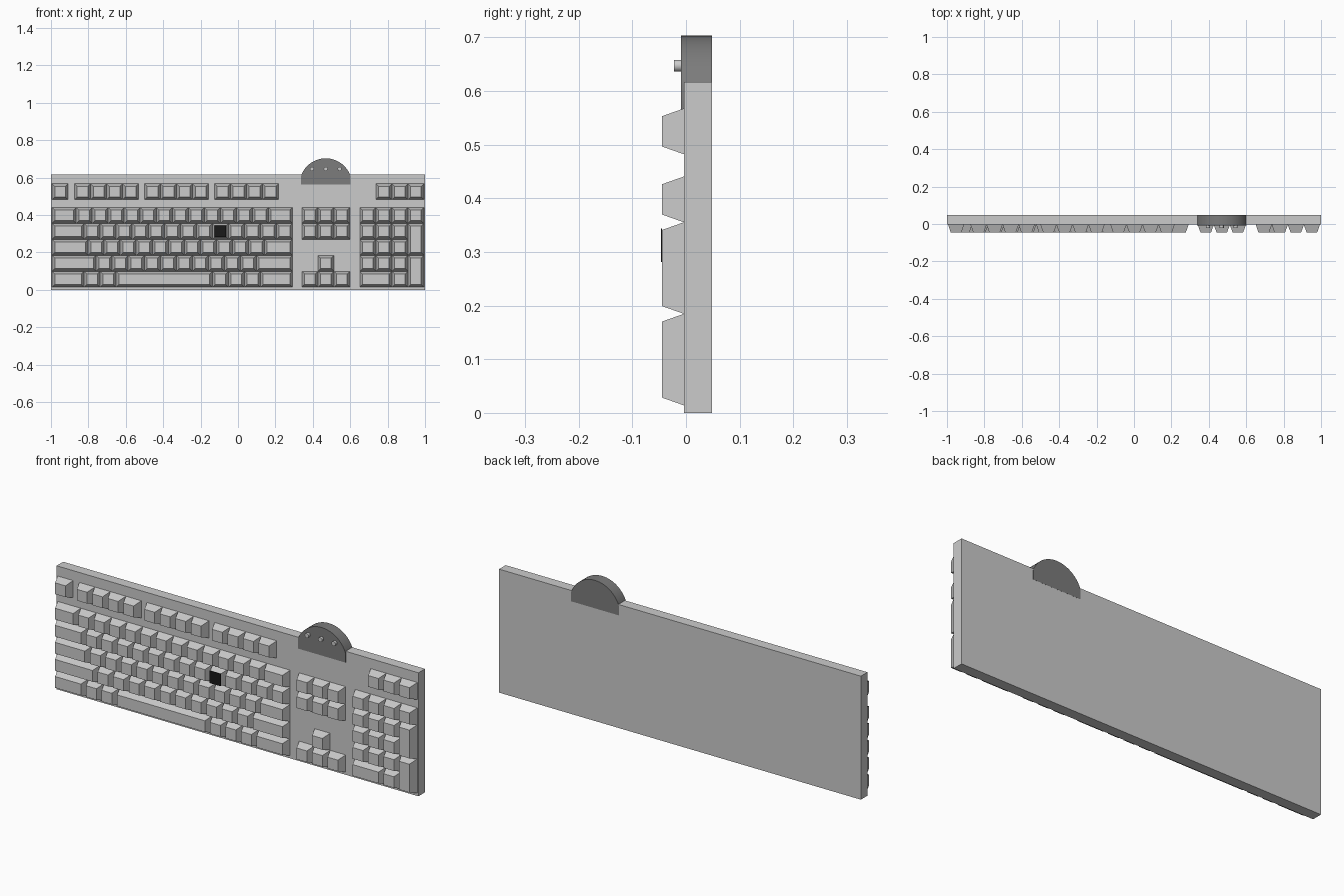
import bpy, bmesh, math

if "Cube" in bpy.data.objects:
    bpy.data.objects.remove(bpy.data.objects["Cube"])

U = 0.0857            # key pitch across
V = 0.0853            # key pitch up
Z0 = 0.014            # bottom of lowest key row
FRONT, BACK, TOP_Y = -0.004, 0.048, -0.045
INSET = 0.0145


def material(name, v):
    m = bpy.data.materials.new(name)
    m.diffuse_color = (v, v, v, 1)
    m.use_nodes = True
    m.node_tree.nodes["Principled BSDF"].inputs["Base Color"].default_value = m.diffuse_color
    return m


def make(name, bm, mat=None):
    bmesh.ops.recalc_face_normals(bm, faces=bm.faces)
    me = bpy.data.meshes.new(name)
    bm.to_mesh(me)
    bm.free()
    ob = bpy.data.objects.new(name, me)
    bpy.context.collection.objects.link(ob)
    if mat:
        me.materials.append(mat)
    return ob


def prism(bm, pts, y0, y1, inset=0.0):
    """Extrude an x-z outline from y0 to y1; a rectangle may shrink by inset."""
    cx = sum(p[0] for p in pts) / len(pts)
    cz = sum(p[1] for p in pts) / len(pts)
    a = [bm.verts.new((x, y0, z)) for x, z in pts]
    b = [bm.verts.new((x - math.copysign(inset, x - cx), y1,
                       z - math.copysign(inset, z - cz))) for x, z in pts]
    n = len(pts)
    bm.faces.new(a)
    bm.faces.new(b[::-1])
    for i in range(n):
        j = (i + 1) % n
        bm.faces.new((a[i], b[i], b[j], a[j]))


def rect(x0, x1, z0, z1):
    return [(x0, z0), (x1, z0), (x1, z1), (x0, z1)]


def key(bm, x, z, w=1, h=1):
    prism(bm, rect(x, x + w * U, z, z + h * V), FRONT, TOP_Y, INSET)


def row(bm, x, z, widths):
    for w in widths:
        key(bm, x, z, w)
        x += w * U


def row_z(i):
    return Z0 + i * V


dark = material("dark_grey", 0.2)
black = material("black", 0.01)

# Base plate
bm = bmesh.new()
prism(bm, rect(-1, 1, 0, 0.617), FRONT, BACK)
make("base_plate", bm)

# Main typing block, bottom row first
XM = -0.994
bm = bmesh.new()
rows = [[2, 1, 1, 6, 1, 1, 1, 2],
        [2.75] + [1] * 10 + [2.25],
        [2.25] + [1] * 11 + [1.75],
        [2] + [1] * 13,
        [1.5] + [1] * 12 + [1.5]]
for i, widths in enumerate(rows):
    row(bm, XM, row_z(i), widths)
make("main_keys", bm)

# Function row
ZF = 0.482
bm = bmesh.new()
key(bm, XM, ZF)
for x in (-0.874, -0.5, -0.126):
    row(bm, x, ZF, [1] * 4)
make("function_keys", bm)

# Navigation and arrow keys
XN = 0.341
bm = bmesh.new()
for i in (0, 3, 4):
    row(bm, XN, row_z(i), [1] * 3)
key(bm, XN + U, row_z(1))
make("navigation_keys", bm)

# Number pad with two double-height keys and the three keys above it
XP = 0.651
bm = bmesh.new()
row(bm, XP, row_z(0), [2, 1])
for i in (1, 2, 3):
    row(bm, XP, row_z(i), [1] * 3)
row(bm, XP, row_z(4), [1] * 4)
for i in (0, 2):
    key(bm, XP + 3 * U, row_z(i), 1, 2)
row(bm, XP + U, ZF, [1] * 3)
make("number_pad_keys", bm)

# Black cover on one key
cx, cz, r = XM + 10.5 * U, row_z(3.5), 0.031
bm = bmesh.new()
prism(bm, rect(cx - r, cx + r, cz - r, cz + r), TOP_Y, TOP_Y - 0.0015)
make("black_key_cover", bm, black)

# Domed indicator panel: upright sides, round top
DX, DZ, R, HW = 0.469, 0.563, 0.14, 0.132
a0 = math.acos(HW / R)
N = 28
pts = [(DX - HW, DZ), (DX + HW, DZ)]
for k in range(N + 1):
    a = a0 + (math.pi - 2 * a0) * k / N
    pts.append((DX + R * math.cos(a), DZ + R * math.sin(a)))
bm = bmesh.new()
prism(bm, pts, -0.009, BACK + 0.0003)
make("indicator_panel", bm, dark)

# Three indicator lamps
bm = bmesh.new()
for x in (-0.074, 0, 0.074):
    ring = [(DX + x + 0.011 * math.cos(t * math.tau / 20),
             0.647 + 0.011 * math.sin(t * math.tau / 20)) for t in range(20)]
    prism(bm, ring, -0.008, -0.022)
lamps = make("indicator_lamps", bm)

for ob in (lamps, bpy.data.objects["indicator_panel"]):
    bpy.ops.object.select_all(action='DESELECT')
    ob.select_set(True)
    bpy.context.view_layer.objects.active = ob
    bpy.ops.object.shade_smooth_by_angle(angle=math.radians(30))
